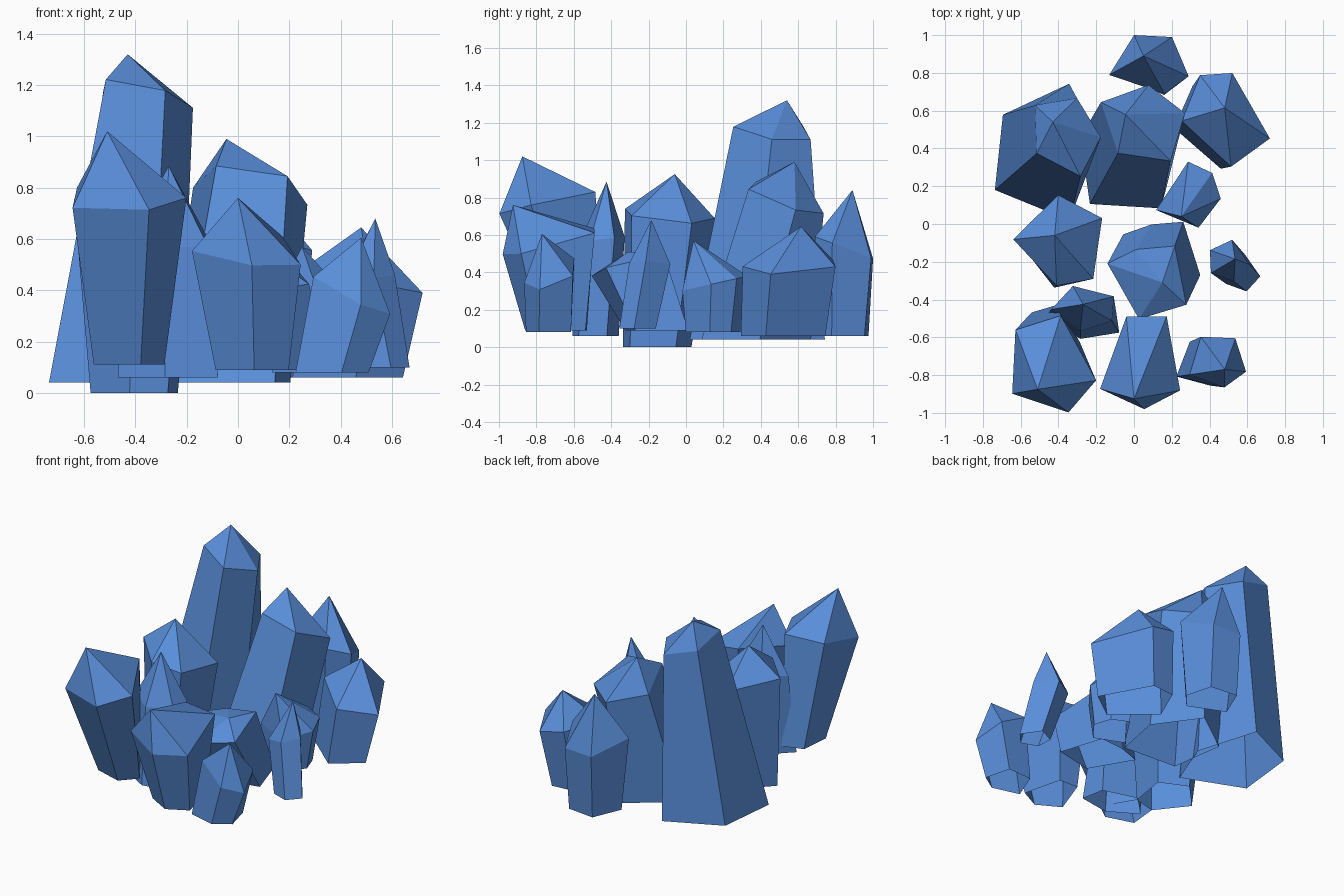
import bpy, bmesh
from math import cos, sin, radians

mat = bpy.data.materials.new("blue_crystal")
mat.diffuse_color = (0.10, 0.27, 0.70, 1)


def per_corner(r):
    """One radius for all corners, or one per corner for an uneven outline."""
    return r if isinstance(r, tuple) else (r,) * 5


def crystal(name, base, base_r, rim, rim_r, tilt, angles, apex):
    """Five-sided shaft, open at the bottom, with a tilted rim and a pointed cap."""
    bm = bmesh.new()
    low, high = [], []
    for a, rb, rr in zip(angles, per_corner(base_r), per_corner(rim_r)):
        c, s = cos(radians(a)), sin(radians(a))
        low.append(bm.verts.new((base[0] + rb * c, base[1] + rb * s, base[2])))
        dx, dy = rr * c, rr * s
        high.append(bm.verts.new((rim[0] + dx, rim[1] + dy,
                                  rim[2] + tilt[0] * dx + tilt[1] * dy)))
    tip = bm.verts.new(apex)
    for i in range(5):
        j = (i + 1) % 5
        bm.faces.new((low[i], low[j], high[j], high[i]))
        bm.faces.new((high[i], high[j], tip))
    mesh = bpy.data.meshes.new(name)
    bm.to_mesh(mesh)
    bm.free()
    mesh.materials.append(mat)
    bpy.context.collection.objects.link(bpy.data.objects.new(name, mesh))


# back row
crystal("back_crystal", (.085, .83, .06), .165, (.08, .85, .53), (.22, .185, .17, .22, .18),
        (0, -.38), (-18, 49, 118, 196, 297), (.05, .89, .84))
crystal("tall_left_crystal", (-.46, .36, .04), (.24, .40, .32, .33, .36),
        (-.36, .475, 1.16), (.185, .20, .225, .185, .235),
        (-.28, -.18), (-5, 73, 137, 213, 289), (-.43, .54, 1.32))
crystal("tall_middle_crystal", (-.03, .34, .04), (.24, .33, .28, .31, .31),
        (.056, .537, .795), (.22, .20, .255, .215, .245),
        (-.2, -.38), (13, 84, 155, 229, 304), (-.045, .58, .99))
crystal("back_right_crystal", (.42, .54, .06), (.21, .22, .21, .25, .25),
        (.47, .58, .44), (.225, .24, .22, .28, .28),
        (-.2, 0), (77, 120, 189, 279, 333), (.48, .615, .645))

# middle rows
crystal("small_middle_crystal", (.27, .14, .08), .15, (.28, .15, .34), .18,
        (0, .22), (42, 88, 205, 290, 355), (.25, .04, .57))
crystal("centre_crystal", (.15, -.13, .09), (.18, .14, .22, .2, .245),
        (.08, -.29, .44), (.22, .17, .235, .22, .24),
        (.1, .25), (52, 114, 160, 256, 325), (.15, -.31, .51))
crystal("left_crystal", (-.39, -.155, 0), .185, (-.37, -.10, .71), (.24, .255, .27, .23, .245),
        (-.17, -.1), (33, 97, 176, 260, 309), (-.42, -.06, .925))
crystal("small_right_crystal", (.57, -.26, .10), .10, (.50, -.195, .44), .113,
        (.2, 0), (-10, 80, 150, 215, 285), (.535, -.185, .68))

# front row
crystal("inner_left_crystal", (-.26, -.47, .06), (.16, .13, .21, .14, .21),
        (-.26, -.43, .58), (.16, .12, .18, .14, .165),
        (0, .1), (17, 122, 187, 260, 330), (-.27, -.425, .885))
crystal("front_left_crystal", (-.435, -.58, .11), .155,
        (-.44, -.755, .765), (.275, .27, .25, .26, .25),
        (.05, .23), (79, 134, 215, 291, 343), (-.51, -.875, 1.02))
crystal("front_middle_crystal", (.06, -.69, .09), .17,
        (.05, -.74, .56), (.28, .265, .265, .24, .24),
        (-.12, .26), (64, 110, 210, 271, 324), (0, -.925, .76))
crystal("front_right_crystal", (.37, -.73, .08), (.15, .13, .165, .13, .15),
        (.44, -.72, .40), (.15, .15, .165, .15, .165),
        (-.5, .25), (50, 125, 208, 285, 338), (.48, -.77, .605))
